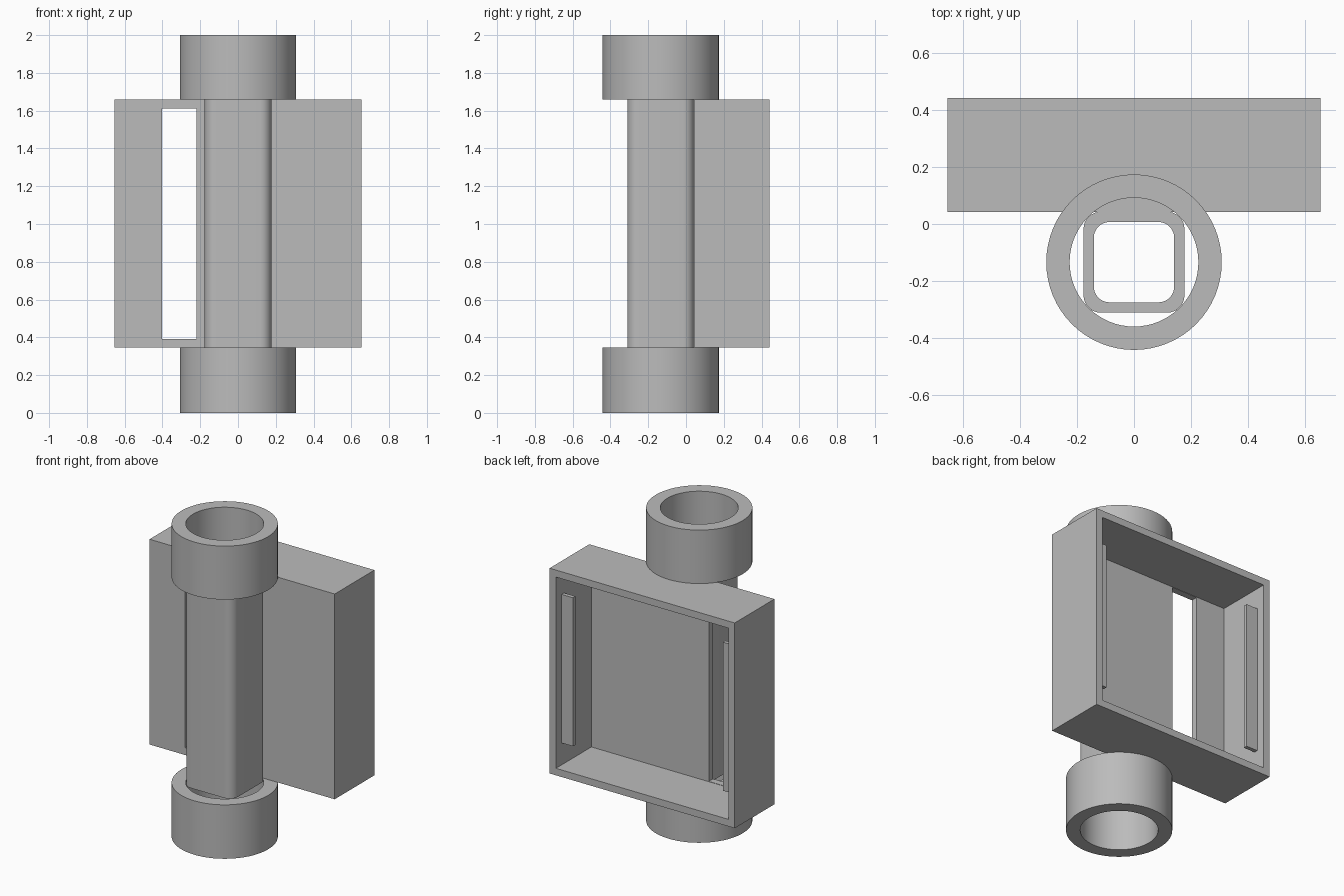
import bpy, bmesh, math

if "Cube" in bpy.data.objects:
    bpy.data.objects.remove(bpy.data.objects["Cube"], do_unlink=True)

grey = bpy.data.materials.new("plain grey")
grey.use_nodes = True
grey.diffuse_color = (0.5, 0.5, 0.5, 1)
grey.node_tree.nodes["Principled BSDF"].inputs["Base Color"].default_value = (0.5, 0.5, 0.5, 1)


def finish(name, bm):
    bmesh.ops.recalc_face_normals(bm, faces=bm.faces)
    mesh = bpy.data.meshes.new(name)
    bm.to_mesh(mesh)
    bm.free()
    mesh.materials.append(grey)
    obj = bpy.data.objects.new(name, mesh)
    bpy.context.collection.objects.link(obj)
    return obj


def box(name, lo, hi):
    bm = bmesh.new()
    bmesh.ops.create_cube(bm, size=1)
    for v in bm.verts:
        for i in range(3):
            v.co[i] = lo[i] if v.co[i] < 0 else hi[i]
    return finish(name, bm)


def activate(obj):
    bpy.ops.object.select_all(action="DESELECT")
    obj.select_set(True)
    bpy.context.view_layer.objects.active = obj


def rounded_square(half, radius, steps):
    """Square outline with round corners; radius == half gives a circle."""
    points = []
    for corner in range(4):
        mid = math.pi / 4 + corner * math.pi / 2
        cx = math.copysign(half - radius, math.cos(mid))
        cy = math.copysign(half - radius, math.sin(mid))
        last = steps if radius == half else steps + 1
        for s in range(last):
            a = (corner + s / steps) * math.pi / 2
            points.append((cx + radius * math.cos(a), cy + radius * math.sin(a)))
    return points


def hollow_tube(name, outer, inner, y, z0, z1):
    """Open tube between two outlines with equal point counts."""
    bm = bmesh.new()
    loops = [[bm.verts.new((px, py + y, z)) for px, py in outline]
             for outline, z in ((outer, z0), (outer, z1), (inner, z1), (inner, z0))]
    n = len(outer)
    for k in range(4):
        a, b = loops[k], loops[(k + 1) % 4]
        for i in range(n):
            j = (i + 1) % n
            bm.faces.new((a[i], a[j], b[j], b[i]))
    obj = finish(name, bm)
    activate(obj)
    bpy.ops.object.shade_smooth_by_angle(angle=math.radians(30))


# Round collars at both ends and the square tube between them
AXIS_Y = -0.134
BOTTOM, TOP = 0.345, 1.658
for name, z0, z1 in (("bottom_collar", 0, BOTTOM), ("top_collar", TOP, 2)):
    hollow_tube(name, rounded_square(0.308, 0.308, 16),
                rounded_square(0.226, 0.226, 16), AXIS_Y, z0, z1)
hollow_tube("square_tube", rounded_square(0.177, 0.06, 8),
            rounded_square(0.141, 0.055, 8), AXIS_Y, BOTTOM, TOP)

# Case with an open back and a tall slot in its front panel
case = box("case", (-0.655, 0.042, BOTTOM), (0.655, 0.443, TOP))
cutters = [box("cavity_cutter", (-0.61, 0.085, 0.39), (0.61, 0.6, 1.613)),
           box("slot_cutter", (-0.403, -0.1, 0.392), (-0.221, 0.2, 1.611))]
activate(case)
for cutter in cutters:
    cutter.hide_render = True
    cut = case.modifiers.new("cut", "BOOLEAN")
    cut.operation = "DIFFERENCE"
    cut.solver = "EXACT"
    cut.object = cutter
    bpy.ops.object.modifier_apply(modifier=cut.name)
    bpy.data.objects.remove(cutter, do_unlink=True)

# Thin retaining ribs on the inner side walls
for name, side in (("left_rib", 1), ("right_rib", -1)):
    xs = sorted((side * 0.53, side * 0.615))
    box(name, (xs[0], 0.36, 0.53), (xs[1], 0.385, 1.48))
